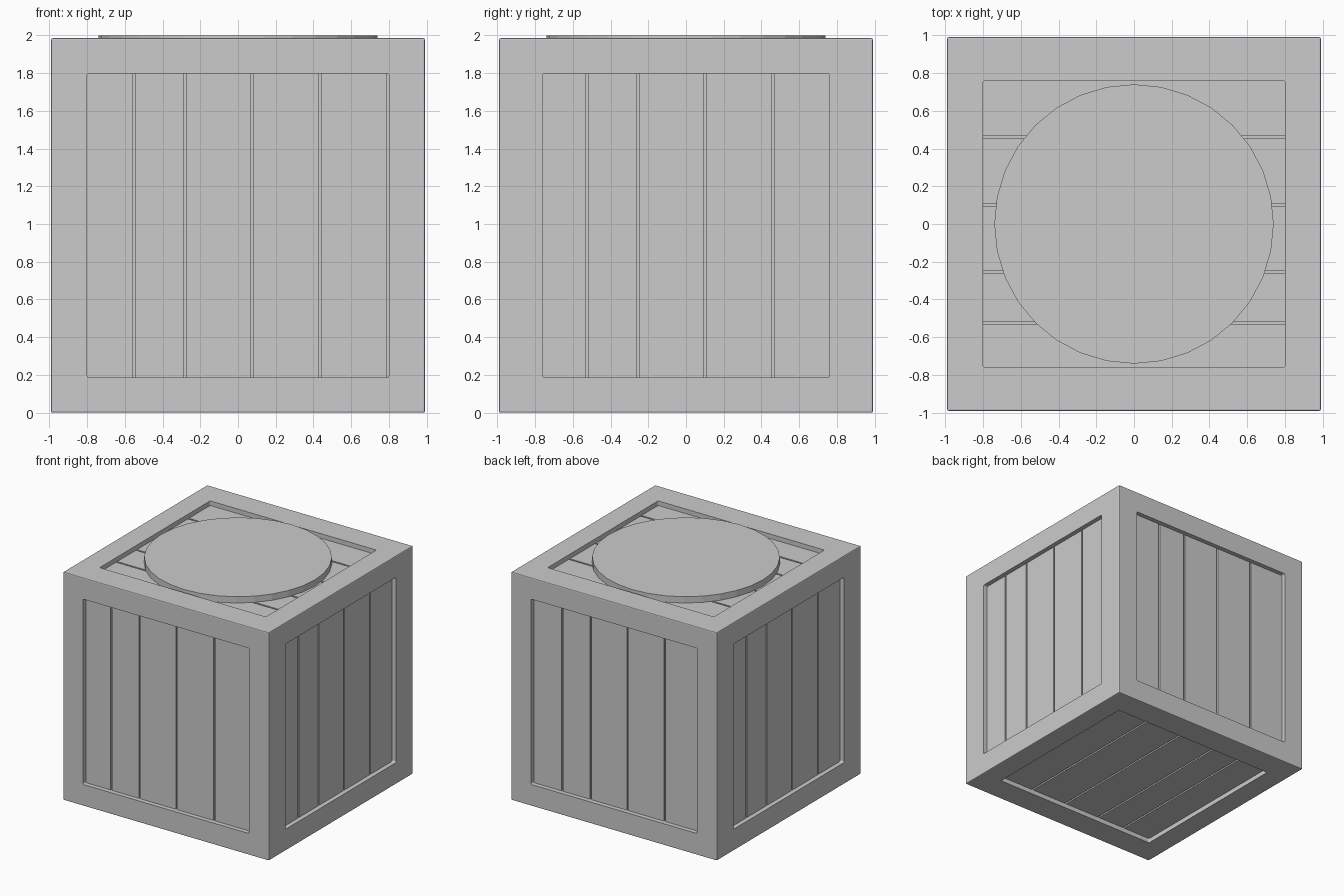
import bpy, bmesh
from mathutils import Matrix, Vector

if "Cube" in bpy.data.objects:
    bpy.data.objects.remove(bpy.data.objects["Cube"])

H = 0.99          # half width of the crate
CZ = 0.9925       # centre height
RECESS = 0.04     # plank surface below frame surface
GROOVE = 0.015    # groove depth between planks
GAP = 0.014       # groove width
X, Y, Z = Vector((1, 0, 0)), Vector((0, 1, 0)), Vector((0, 0, 1))
OFFSET = [-0.553, -0.283, 0.073, 0.435]
MIDDLE = [-0.525, -0.253, 0.102, 0.461]

# name: across direction, along direction, half sizes, grooves, last plank end
FACES = {
    "front": (X, Z, 0.80, 0.806, OFFSET, 0.787),
    "back": (-X, Z, 0.80, 0.806, MIDDLE, 0.80),
    "right": (Y, Z, 0.76, 0.806, MIDDLE, 0.76),
    "left": (-Y, Z, 0.76, 0.806, MIDDLE, 0.76),
    "top": (Y, -X, 0.76, 0.80, MIDDLE, 0.76),
    "bottom": (X, -Y, 0.80, 0.76, MIDDLE, 0.80),
}


def face_matrix(u, v):
    """Frame whose origin is the middle of a crate face, z pointing out."""
    n = u.cross(v)
    m = Matrix((u, v, n)).transposed().to_4x4()
    half = CZ if abs(n.z) > 0.5 else H
    m.translation = Vector((0, 0, CZ)) + n * half
    return m


def add_box(bm, m, lo, hi):
    lo, hi = Vector(lo), Vector(hi)
    size = Matrix.Diagonal((*(hi - lo), 1))
    return bmesh.ops.create_cube(
        bm, size=1, matrix=m @ Matrix.Translation((lo + hi) / 2) @ size)["verts"]


def make(name, bm):
    mesh = bpy.data.meshes.new(name)
    bmesh.ops.recalc_face_normals(bm, faces=bm.faces)
    bm.to_mesh(mesh)
    bm.free()
    obj = bpy.data.objects.new(name, mesh)
    bpy.context.collection.objects.link(obj)
    return obj


# Crate body with softened outer edges
bm = bmesh.new()
add_box(bm, Matrix.Identity(4), (-H, -H, 0), (H, H, 2 * CZ))
bmesh.ops.bevel(bm, geom=bm.edges[:], offset=0.008, segments=2,
                profile=0.5, affect='EDGES')
frame = make("crate_frame", bm)

# Recess cutter: one shallow round-cornered pocket per side
bm = bmesh.new()
for u, v, hu, hv, grooves, end in FACES.values():
    add_box(bm, face_matrix(u, v), (-hu, -hv, -RECESS - GROOVE), (hu, hv, 0.1))
corner_edges = []
for e in bm.edges:
    d = (e.verts[0].co - e.verts[1].co)
    if d.length < 0.3:
        corner_edges.append(e)
bmesh.ops.bevel(bm, geom=corner_edges, offset=0.012, segments=3,
                profile=0.5, affect='EDGES')
cutter = make("recess_cutter", bm)
cutter.hide_render = True
cutter.hide_viewport = True
cutter.display_type = 'WIRE'
cut = frame.modifiers.new("recesses", 'BOOLEAN')
cut.operation = 'DIFFERENCE'
cut.solver = 'EXACT'
cut.object = cutter

# Planks set into every recess
for name, (u, v, hu, hv, grooves, end) in FACES.items():
    bm = bmesh.new()
    starts = [-hu] + [g + GAP / 2 for g in grooves]
    ends = [g - GAP / 2 for g in grooves] + [end]
    for a, b in zip(starts, ends):
        add_box(bm, face_matrix(u, v), (a, -hv, -RECESS - GROOVE - 0.01),
                (b, hv, -RECESS))
    make(name + "_planks", bm)

# Round plate on the lid
bm = bmesh.new()
bmesh.ops.create_cone(bm, cap_ends=True, segments=32, radius1=0.74, radius2=0.74,
                      depth=0.055, matrix=Matrix.Translation((0, 0, 2 - 0.0275)))
make("lid_disc", bm)
